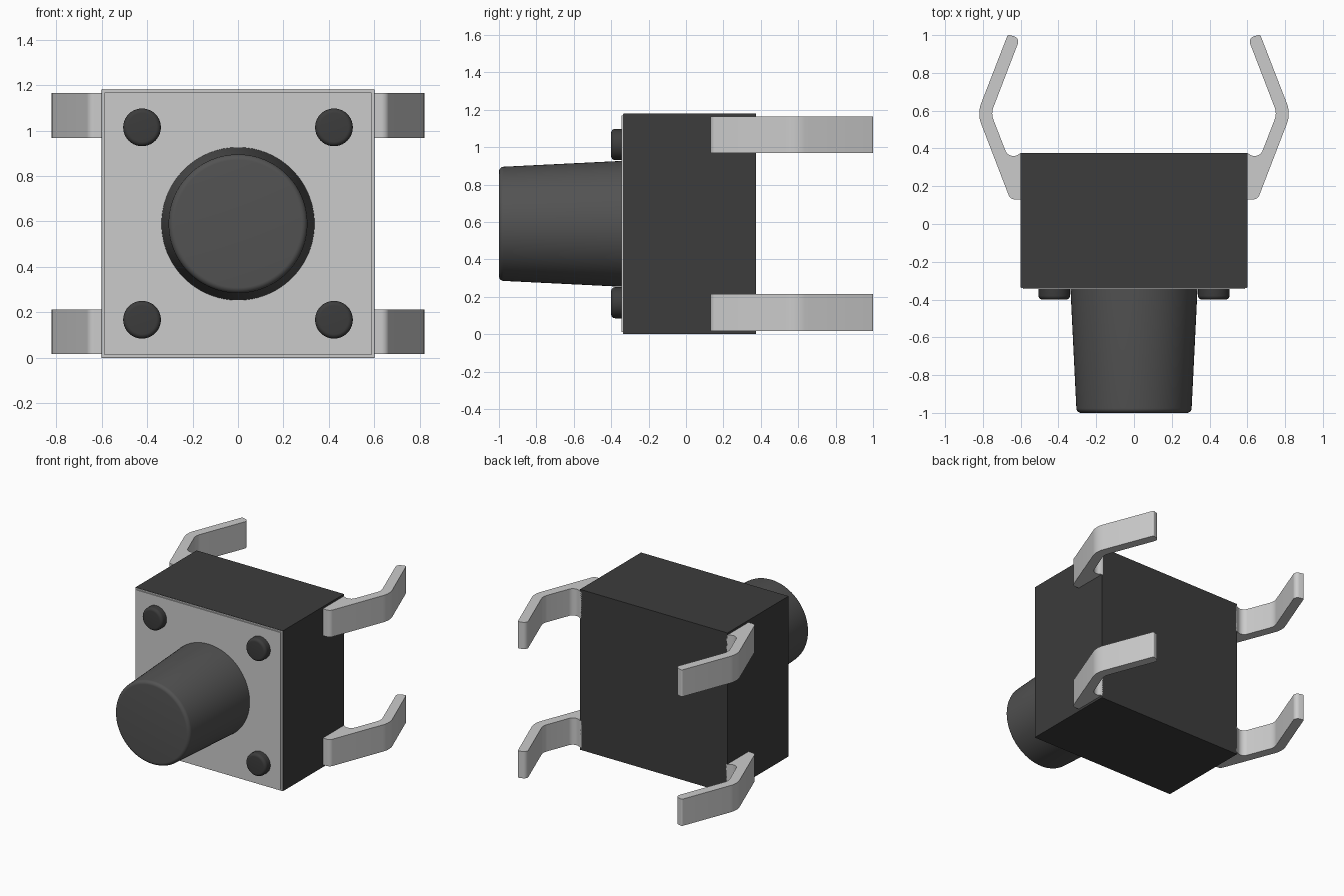
import bpy, bmesh, math
from mathutils import Vector, Matrix

cube = bpy.data.objects.get("Cube")
if cube:
    bpy.data.objects.remove(cube, do_unlink=True)


def material(name, value):
    mat = bpy.data.materials.new(name)
    mat.use_nodes = True
    color = (value, value, value, 1)
    mat.diffuse_color = color
    mat.node_tree.nodes["Principled BSDF"].inputs["Base Color"].default_value = color
    return mat


def finish(name, bm, mat=None):
    """Turn a bmesh into a shaded object."""
    bmesh.ops.recalc_face_normals(bm, faces=bm.faces)
    mesh = bpy.data.meshes.new(name)
    bm.to_mesh(mesh)
    bm.free()
    obj = bpy.data.objects.new(name, mesh)
    bpy.context.collection.objects.link(obj)
    if mat:
        mesh.materials.append(mat)
    bpy.ops.object.select_all(action='DESELECT')
    obj.select_set(True)
    bpy.context.view_layer.objects.active = obj
    bpy.ops.object.shade_smooth_by_angle(angle=math.radians(30))
    return obj


def fillet(points, steps=8):
    """Round the corners of an outline of (x, y, radius) points."""
    result = []
    for i, (x, y, r) in enumerate(points):
        p = Vector((x, y))
        if r == 0:
            result.append(p)
            continue
        a = (Vector(points[i - 1][:2]) - p).normalized()
        b = (Vector(points[(i + 1) % len(points)][:2]) - p).normalized()
        half = a.angle(b) / 2
        center = p + (a + b).normalized() * r / math.sin(half)
        start = p + a * r / math.tan(half) - center
        end = p + b * r / math.tan(half) - center
        for k in range(steps + 1):
            spoke = start.lerp(end, k / steps).normalized() * r
            result.append(center + spoke)
    return result


def box(name, low, high, mat=None):
    low, high = Vector(low), Vector(high)
    bm = bmesh.new()
    bmesh.ops.create_cube(bm, size=1, matrix=Matrix.Translation((low + high) / 2)
                          @ Matrix.Diagonal((*(high - low), 1)))
    return finish(name, bm, mat)


def lathe(name, profile, x, z, mat, sides):
    """Revolve (radius, y) points around an axis along y, with capped ends."""
    bm = bmesh.new()
    rings = []
    for r, y in profile:
        angles = [2 * math.pi * k / sides for k in range(sides)]
        rings.append([bm.verts.new((x + r * math.cos(t), y, z + r * math.sin(t)))
                      for t in angles])
    for a, b in zip(rings, rings[1:]):
        for k in range(sides):
            n = (k + 1) % sides
            bm.faces.new((a[k], a[n], b[n], b[k]))
    bm.faces.new(rings[0])
    bm.faces.new(rings[-1])
    return finish(name, bm, mat)


def plunger(name, base, tip, y_base, y_tip, edge, x, z, mat, sides):
    """Tapered cylinder with a rounded front edge."""
    outline = fillet([(0, y_base, 0), (base, y_base, 0),
                      (tip, y_tip, edge), (0, y_tip, 0)], 5)
    lathe(name, outline[1:-1], x, z, mat, sides)


def leg(name, outline, side, z_low, z_high):
    """Extrude the bent strip upward; side mirrors it across x."""
    bm = bmesh.new()
    face = bm.faces.new([bm.verts.new((side * p.x, p.y, z_low)) for p in outline])
    new = bmesh.ops.extrude_face_region(bm, geom=[face])["geom"]
    bmesh.ops.translate(bm, vec=(0, 0, z_high - z_low),
                        verts=[v for v in new if isinstance(v, bmesh.types.BMVert)])
    return finish(name, bm)


black = material("black_plastic", 0.045)
dark = material("dark_plastic", 0.085)

# Housing and metal cover
box("housing", (-0.6, -0.335, 0), (0.6, 0.375, 1.18), black)
box("cover_flange", (-0.598, -0.338, 0.002), (0.598, -0.334, 1.178))
box("cover_plate", (-0.588, -0.345, 0.012), (0.588, -0.334, 1.168))

# Push button
plunger("button", 0.337, 0.304, -0.33, -1.0, 0.025, 0, 0.59, dark, 96)

# Corner studs and bent spring legs
leg_outline = fillet([
    (0.59, 0.13, 0), (0.655, 0.13, 0.035), (0.83, 0.585, 0.15),
    (0.668, 1.003, 0.01), (0.603, 0.985, 0.03), (0.757, 0.585, 0.09),
    (0.662, 0.34, 0.045), (0.6, 0.375, 0), (0.59, 0.375, 0)])
for side, side_name in ((1, "left"), (-1, "right")):
    for level, z_stud, z_leg in (("lower", 0.168, 0.017), ("upper", 1.014, 0.968)):
        plunger(f"{level}_{side_name}_stud", 0.083, 0.083, -0.33, -0.4, 0.02,
                side * 0.422, z_stud, black, 40)
        leg(f"{level}_{side_name}_leg", leg_outline, side, z_leg, z_leg + 0.197)
